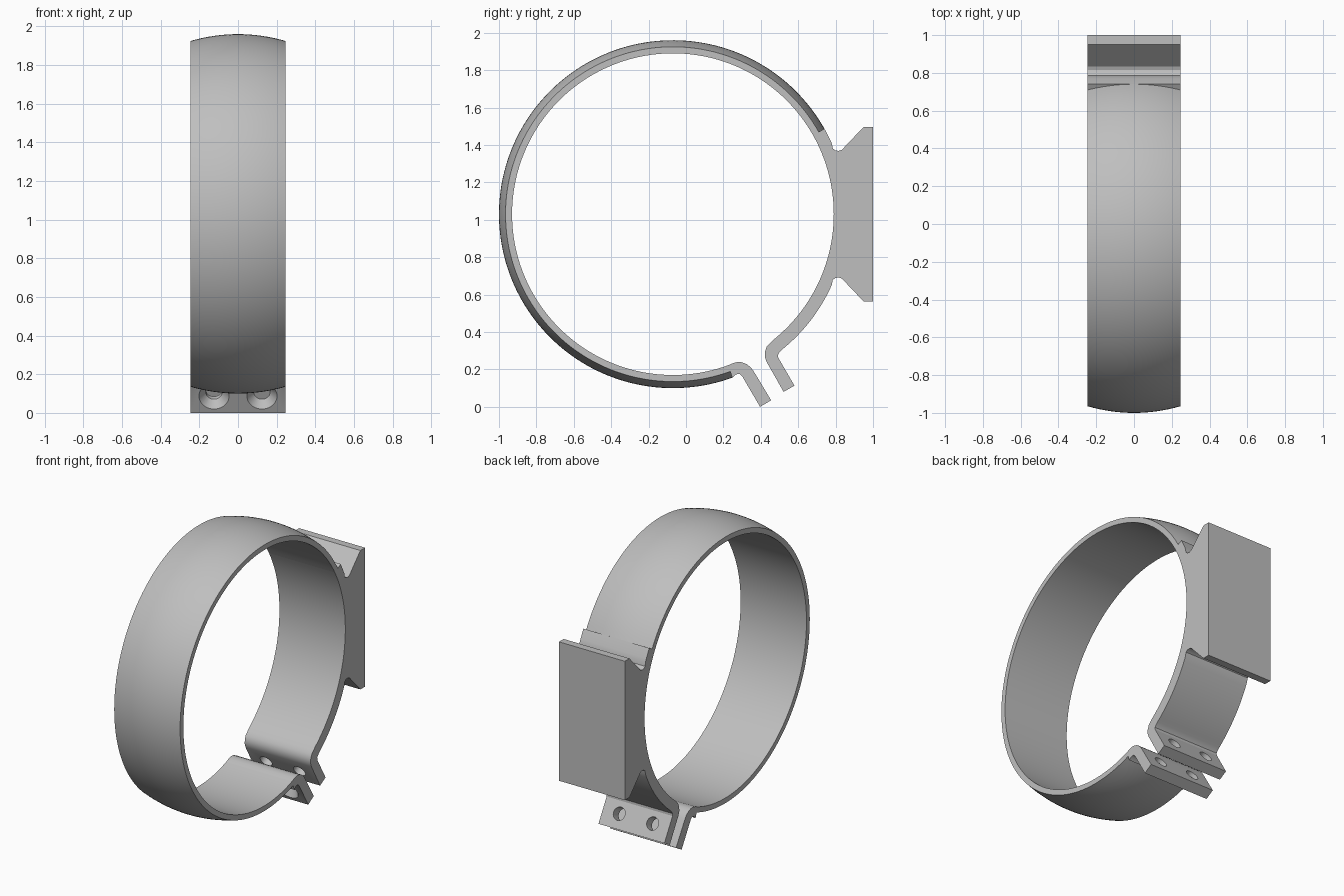
import bpy, bmesh, math
from mathutils import Vector

if "Cube" in bpy.data.objects:
    bpy.data.objects.remove(bpy.data.objects["Cube"], do_unlink=True)

HALF = 0.245                 # half width of the clamp
CY, CZ = -0.07, 1.03         # ring centre
R_IN, R_EDGE, R_OUT = 0.86, 0.895, 0.93
CROWN_START, CROWN_END = 29.4, 290

steel = bpy.data.materials.new("grey_metal")
steel.use_nodes = True
steel.diffuse_color = (0.52, 0.52, 0.52, 1)
steel.node_tree.nodes["Principled BSDF"].inputs["Base Color"].default_value = (0.52, 0.52, 0.52, 1)


def polar(r, deg):
    a = math.radians(deg)
    return CY + r * math.cos(a), CZ + r * math.sin(a)


def arc(r, start, end, steps):
    return [polar(r, start + (end - start) * i / steps) for i in range(steps + 1)]


def finish(name, bm):
    bmesh.ops.recalc_face_normals(bm, faces=bm.faces)
    mesh = bpy.data.meshes.new(name)
    bm.to_mesh(mesh)
    bm.free()
    obj = bpy.data.objects.new(name, mesh)
    bpy.context.collection.objects.link(obj)
    mesh.materials.append(steel)
    return obj


def activate(obj):
    bpy.ops.object.select_all(action='DESELECT')
    obj.select_set(True)
    bpy.context.view_layer.objects.active = obj


def smooth(obj):
    activate(obj)
    bpy.ops.object.shade_smooth_by_angle(angle=math.radians(25))


def extrude(name, outline):
    bm = bmesh.new()
    face = bm.faces.new([bm.verts.new((-HALF, y, z)) for y, z in outline])
    side = bmesh.ops.extrude_face_region(bm, geom=[face])["geom"]
    bmesh.ops.translate(bm, vec=(2 * HALF, 0, 0),
                        verts=[v for v in side if isinstance(v, bmesh.types.BMVert)])
    return finish(name, bm)


# Crowned band: a section with a domed outside swept around the ring
N = 16
section = [(-HALF, R_IN)]
for i in range(N + 1):
    t = 2 * i / N - 1
    section.append((t * HALF, R_OUT - (R_OUT - R_EDGE) * t * t))
section.append((HALF, R_IN))
bm = bmesh.new()
STEPS = 130
rings = []
for i in range(STEPS + 1):
    deg = CROWN_START + (CROWN_END - CROWN_START) * i / STEPS
    rings.append([bm.verts.new((x, *polar(r, deg))) for x, r in section])
for a, b in zip(rings, rings[1:]):
    for j in range(len(section)):
        k = (j + 1) % len(section)
        bm.faces.new((a[j], a[k], b[k], b[j]))
bm.faces.new(rings[0])
bm.faces.new(rings[-1])
smooth(finish("crowned_band", bm))

# Rear band with flared mounting pad and its clamp ear
pad_low = [(0.785, 0.679), (0.797, 0.688), (0.815, 0.692), (0.833, 0.686),
           (0.95, 0.563), (1.0, 0.563)]
pad = pad_low + [(y, 2 * CZ - z) for y, z in reversed(pad_low)]
rear_ear = [(0.452, 0.343), (0.432, 0.322), (0.422, 0.295), (0.421, 0.268), (0.43, 0.242),
            (0.522, 0.08), (0.58, 0.113), (0.493, 0.263), (0.492, 0.279), (0.5, 0.292)]
rear = extrude("rear_band_and_pad",
               arc(R_IN, CROWN_START, -51, 44) + rear_ear
               + arc(R_OUT, -51, -24, 16) + pad
               + arc(R_OUT, 24, CROWN_START, 4))

# Front clamp ear, bent outward from the end of the band
front_ear = [(0.25, 0.233), (0.275, 0.24), (0.3, 0.238), (0.325, 0.228), (0.346, 0.211),
             (0.36, 0.193), (0.455, 0.035), (0.396, 0.0), (0.3, 0.164),
             (0.29, 0.174), (0.277, 0.176), (0.265, 0.172)]
front = extrude("front_ear", [polar(R_IN, CROWN_END)] + front_ear + [polar(R_OUT, CROWN_END)])

# Bolt holes through both ears, countersunk in the front ear
AXIS = Vector((0, 0.866, 0.5))


def bore(obj, x, start, end, r1, r2):
    bm = bmesh.new()
    bmesh.ops.create_cone(bm, cap_ends=True, segments=40, radius1=r1, radius2=r2,
                          depth=end - start)
    cutter = finish("hole_cutter", bm)
    cutter.hide_render = True
    cutter.rotation_euler = AXIS.to_track_quat('Z', 'Y').to_euler()
    cutter.location = Vector((x, 0.345, 0.087)) + AXIS * (start + end) / 2
    mod = obj.modifiers.new("hole", 'BOOLEAN')
    mod.operation = 'DIFFERENCE'
    mod.solver = 'EXACT'
    mod.object = cutter
    activate(obj)
    bpy.ops.object.modifier_apply(modifier=mod.name)
    bpy.data.objects.remove(cutter, do_unlink=True)


for x in (-0.124, 0.124):
    bore(front, x, -0.05, 0.12, 0.042, 0.042)
    bore(front, x, -0.02, 0.04, 0.096, 0.042)
    bore(rear, x, 0.08, 0.3, 0.042, 0.042)

smooth(rear)
smooth(front)
